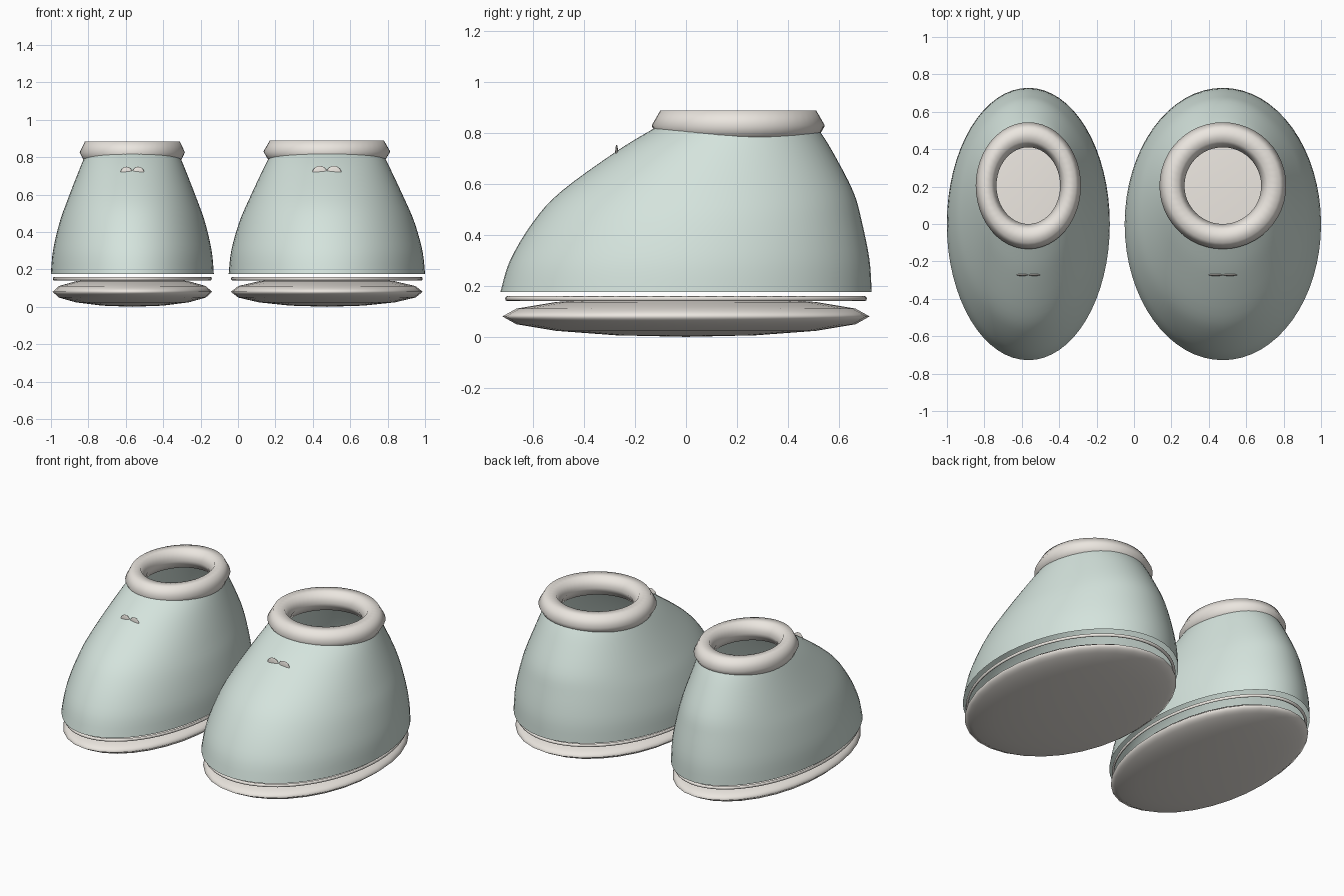
import bpy, bmesh, math

if "Cube" in bpy.data.objects:
    bpy.data.objects.remove(bpy.data.objects["Cube"])

def material(name, rgb):
    m = bpy.data.materials.new(name)
    m.diffuse_color = (*rgb, 1)
    m.use_nodes = True
    m.node_tree.nodes["Principled BSDF"].inputs["Base Color"].default_value = m.diffuse_color
    return m

GREEN = material("soft_green", (0.66, 0.77, 0.72))
CREAM = material("cream", (0.83, 0.79, 0.74))

def finish(ob, name, mat, cx, sx):
    """Squeeze to the shoe's width, move to its place, shade smooth."""
    ob.name = name
    ob.data.materials.append(mat)
    ob.location.x = cx + ob.location.x * sx
    ob.scale.x *= sx
    for p in ob.data.polygons:
        p.use_smooth = True

def ellipsoid(loc, size, segs, rings):
    bpy.ops.mesh.primitive_uv_sphere_add(segments=segs, ring_count=rings, radius=1, location=loc)
    ob = bpy.context.object
    ob.scale = size
    return ob

def torus(loc, major, minor, segs, sides):
    bpy.ops.mesh.primitive_torus_add(location=loc, major_radius=major, minor_radius=minor,
                                     major_segments=segs, minor_segments=sides)
    return bpy.context.object

# upper: z, half width, y centre, half length
SECTIONS = [(0.175, 0.525, 0.0, 0.728), (0.30, 0.511, 0.015, 0.705),
            (0.45, 0.469, 0.045, 0.645), (0.57, 0.418, 0.083, 0.573),
            (0.726, 0.345, 0.150, 0.425), (0.81, 0.302, 0.192, 0.33),
            (0.835, 0.285, 0.203, 0.295)]

def smooth_sections(steps=4):
    out, n = [], len(SECTIONS)
    for i in range(n - 1):
        a, b = SECTIONS[max(i - 1, 0)], SECTIONS[i]
        c, d = SECTIONS[i + 1], SECTIONS[min(i + 2, n - 1)]
        for s in range(steps):
            t = s / steps
            out.append([0.5 * (2 * q + (r - p) * t + (2 * p - 5 * q + 4 * r - w) * t * t
                               + (3 * q - p - 3 * r + w) * t ** 3)
                        for p, q, r, w in zip(a, b, c, d)])
    return out + [SECTIONS[-1]]

def upper():
    bm = bmesh.new()
    n, prev = 64, None
    for z, hx, cy, hy in smooth_sections():
        ring = [bm.verts.new((hx * math.cos(2 * math.pi * k / n),
                              cy + hy * math.sin(2 * math.pi * k / n), z)) for k in range(n)]
        if prev:
            for k in range(n):
                j = (k + 1) % n
                bm.faces.new((prev[k], prev[j], ring[j], ring[k]))
        prev = ring
    me = bpy.data.meshes.new("upper")
    bm.to_mesh(me)
    bm.free()
    ob = bpy.data.objects.new("upper", me)
    bpy.context.collection.objects.link(ob)
    return ob

def slipper(side, cx, sx, dz):
    # rounded sole
    finish(ellipsoid((0, 0, 0.08), (0.513, 0.72, 0.08), 32, 8), side + "_sole", CREAM, cx, sx)
    # thin welt ring above the sole
    welt = torus((0, 0, 0.15), 1.0, 0.014, 64, 8)
    welt.scale = (0.505, 0.70, 0.7)
    finish(welt, side + "_welt", CREAM, cx, sx)
    # hollow upper
    finish(upper(), side + "_upper", GREEN, cx, sx)
    # ankle collar
    finish(torus((0, 0.205, 0.83 + dz), 0.272, 0.067, 48, 6), side + "_collar", CREAM, cx, sx)
    # pair of small discs standing on the toe
    for i, x in enumerate((-0.038, 0.038)):
        finish(ellipsoid((x, -0.272, 0.715 + dz), (0.04, 0.006, 0.038), 16, 12),
               f"{side}_toe_disc_{i + 1}", CREAM, cx, sx)

slipper("left", -0.565, 0.83, -0.004)
slipper("right", 0.475, 1.0, 0.0)
